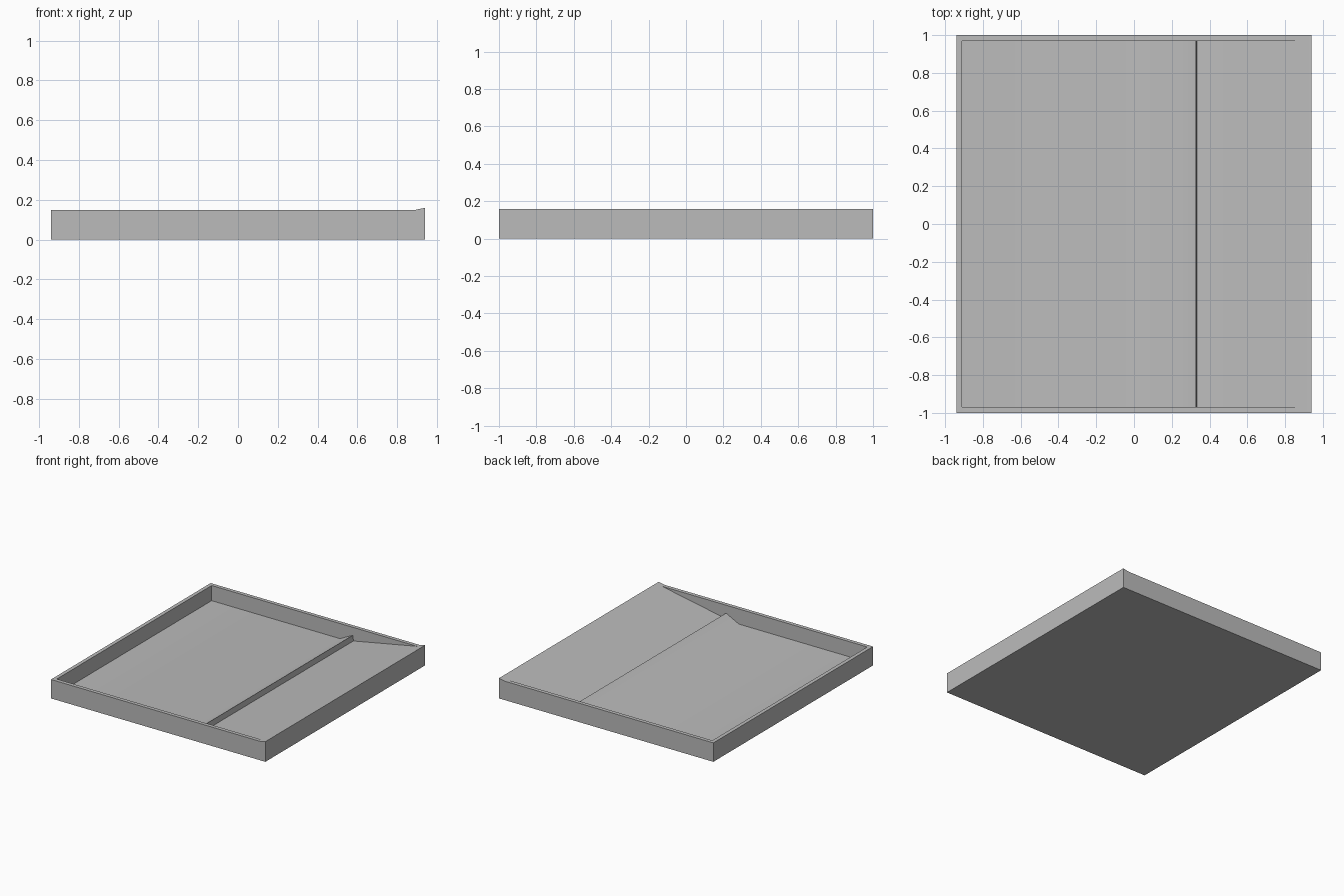
import bpy
import bmesh
from math import radians

cube = bpy.data.objects.get("Cube")
if cube:
    bpy.data.objects.remove(cube, do_unlink=True)

grey = bpy.data.materials.new("plain grey")
grey.use_nodes = True
colour = (0.5, 0.5, 0.5, 1)
grey.diffuse_color = colour
grey.node_tree.nodes["Principled BSDF"].inputs["Base Color"].default_value = colour


def prism(name, profile, half_width):
    """Extrude an x-z profile along y, centred on y = 0."""
    bm = bmesh.new()
    face = bm.faces.new([bm.verts.new((x, -half_width, z)) for x, z in profile])
    extruded = bmesh.ops.extrude_face_region(bm, geom=[face])["geom"]
    moved = [g for g in extruded if isinstance(g, bmesh.types.BMVert)]
    bmesh.ops.translate(bm, verts=moved, vec=(0, 2 * half_width, 0))
    bmesh.ops.recalc_face_normals(bm, faces=bm.faces[:])
    mesh = bpy.data.meshes.new(name)
    bm.to_mesh(mesh)
    bm.free()
    mesh.materials.append(grey)
    obj = bpy.data.objects.new(name, mesh)
    bpy.context.collection.objects.link(obj)
    return obj


# Outer block, with its top rising slightly at the ramp end
rim = 0.15
tray = prism("tray", [(-0.94, 0), (0.94, 0), (0.94, 0.16), (0.893, rim), (-0.94, rim)], 1.0)

# Hollow: flat floor, low ridge with a sharp step, then the long ramp
hollow = prism("hollow_cutter", [
    (-0.91, 0.03), (0.215, 0.03), (0.328, 0.087), (0.333, 0.043),
    (0.893, rim), (0.893, 0.3), (-0.91, 0.3)], 0.97)
hollow.hide_render = True

cut = tray.modifiers.new("hollow", "BOOLEAN")
cut.operation = "DIFFERENCE"
cut.solver = "EXACT"
cut.object = hollow
bpy.ops.object.select_all(action="DESELECT")
tray.select_set(True)
bpy.context.view_layer.objects.active = tray
bpy.ops.object.modifier_apply(modifier=cut.name)
bpy.data.objects.remove(hollow, do_unlink=True)

# Soften only the shallow folds in the floor
bpy.ops.object.shade_smooth_by_angle(angle=radians(30))
